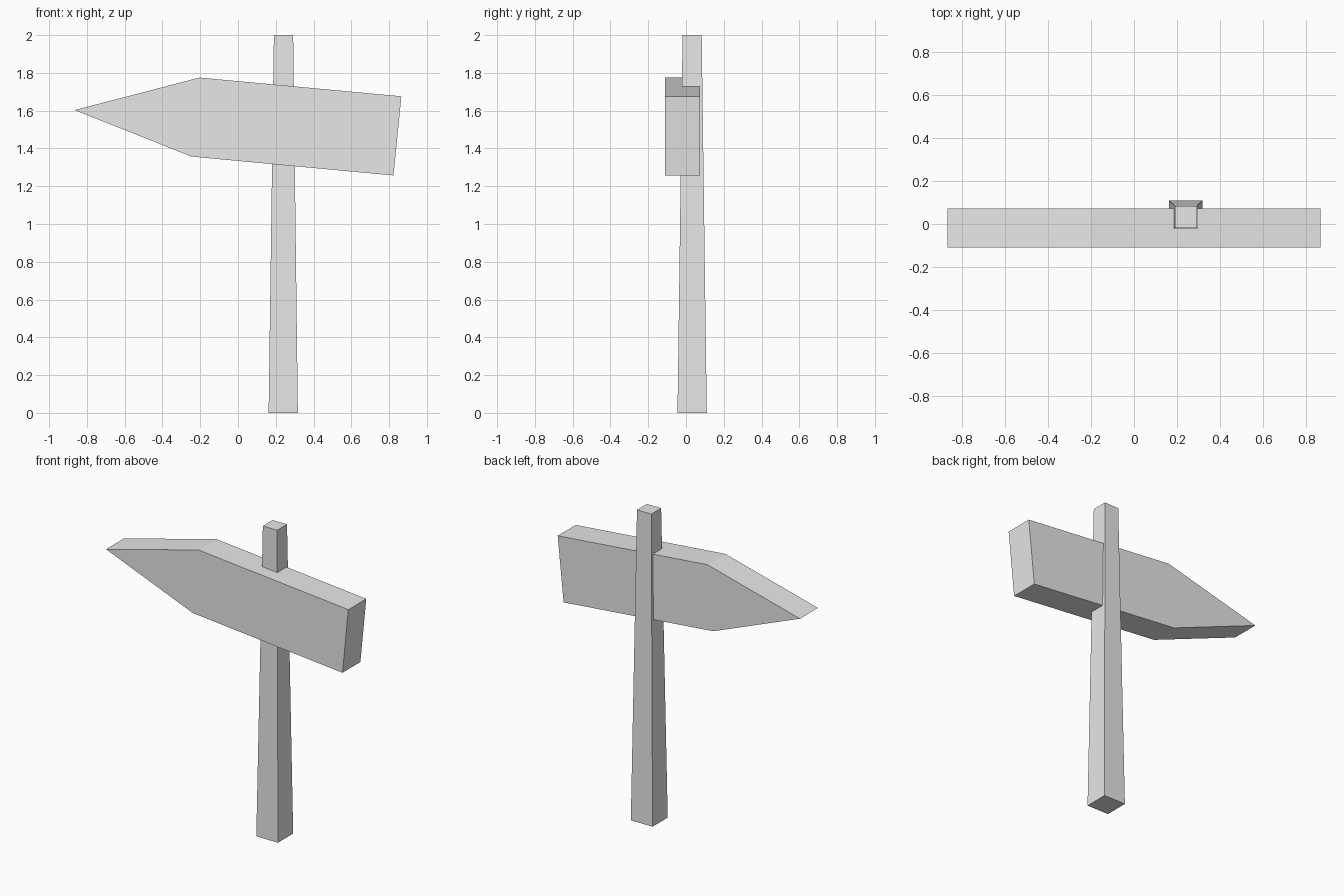
import bpy, bmesh

if "Cube" in bpy.data.objects:
    bpy.data.objects.remove(bpy.data.objects["Cube"])

gray = bpy.data.materials.new("plain_gray")
gray.diffuse_color = (0.8, 0.8, 0.8, 1)
gray.use_nodes = True
gray.node_tree.nodes["Principled BSDF"].inputs["Base Color"].default_value = gray.diffuse_color


def loft(name, start, end):
    """Closed solid between two matching outlines."""
    bm = bmesh.new()
    a = [bm.verts.new(p) for p in start]
    b = [bm.verts.new(p) for p in end]
    bm.faces.new(a)
    bm.faces.new(b)
    n = len(a)
    for i in range(n):
        j = (i + 1) % n
        bm.faces.new((a[i], a[j], b[j], b[i]))
    bmesh.ops.recalc_face_normals(bm, faces=bm.faces)
    mesh = bpy.data.meshes.new(name)
    bm.to_mesh(mesh)
    bm.free()
    mesh.materials.append(gray)
    obj = bpy.data.objects.new(name, mesh)
    bpy.context.collection.objects.link(obj)
    return obj


def rect(x0, x1, y0, y1, z):
    return [(x0, y0, z), (x1, y0, z), (x1, y1, z), (x0, y1, z)]


# Tapered square post
loft("post", rect(0.162, 0.317, -0.045, 0.11, 0), rect(0.19, 0.292, -0.018, 0.083, 2))

# Tilted arrow board, pointing left
outline = [(-0.865, 1.603), (-0.204, 1.775), (0.865, 1.676), (0.823, 1.257), (-0.246, 1.357)]
loft("arrow_board", [(x, -0.11, z) for x, z in outline], [(x, 0.073, z) for x, z in outline])
